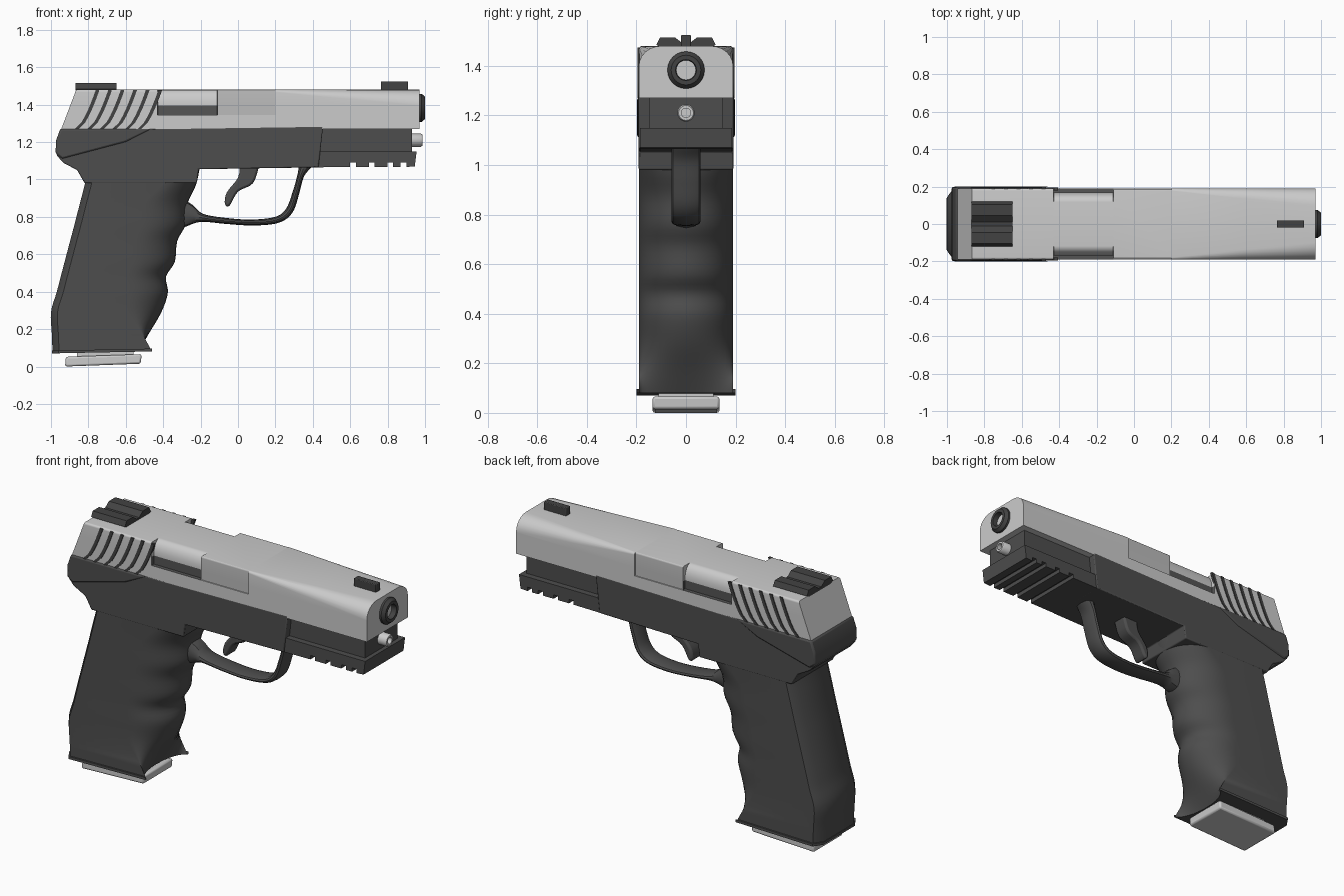
import bpy, bmesh, math

cube = bpy.data.objects.get("Cube")
if cube:
    bpy.data.objects.remove(cube, do_unlink=True)

parts = []


def material(name, grey):
    m = bpy.data.materials.new(name)
    m.use_nodes = True
    colour = (grey, grey, grey, 1)
    m.diffuse_color = colour
    m.node_tree.nodes["Principled BSDF"].inputs["Base Color"].default_value = colour
    return m


STEEL = material("brushed steel", 0.60)
BLOCK = material("chamber grey", 0.50)
POLYMER = material("dark polymer", 0.075)
BLACK = material("blackened steel", 0.055)
PORT = material("port shadow", 0.09)


def make(name, verts, faces, mat, bevel=0, segments=2):
    mesh = bpy.data.meshes.new(name)
    mesh.from_pydata(verts, [], faces)
    bm = bmesh.new()
    bm.from_mesh(mesh)
    bmesh.ops.remove_doubles(bm, verts=bm.verts, dist=0.0001)
    bmesh.ops.recalc_face_normals(bm, faces=bm.faces)
    bm.to_mesh(mesh)
    bm.free()
    mesh.materials.append(mat)
    ob = bpy.data.objects.new(name, mesh)
    bpy.context.collection.objects.link(ob)
    if bevel:
        mod = ob.modifiers.new("Bevel", "BEVEL")
        mod.width, mod.segments, mod.limit_method = bevel, segments, "ANGLE"
        mod.angle_limit = math.radians(40)
    parts.append(ob)
    return ob


def loft(name, rings, mat, **kw):
    """Skin a list of equal closed rings and cap both ends."""
    n = len(rings[0])
    faces = [(i * n + j, i * n + (j + 1) % n, (i + 1) * n + (j + 1) % n, (i + 1) * n + j)
             for i in range(len(rings) - 1) for j in range(n)]
    last = (len(rings) - 1) * n
    faces += [tuple(range(n)), tuple(range(last, last + n))]
    return make(name, [v for r in rings for v in r], faces, mat, **kw)


def slab(name, outline, y0, y1, mat, **kw):
    """Extrude a side outline (x, z) across the width."""
    return loft(name, [[(x, y, z) for x, z in outline] for y in (y0, y1)], mat, **kw)


def box(name, x0, x1, half, z0, z1, mat, **kw):
    return slab(name, [(x0, z0), (x1, z0), (x1, z1), (x0, z1)], -half, half, mat, **kw)


def turned(name, z, profile, mat, sides=24):
    """Revolve (x, radius) points around a lengthwise axis."""
    ring = [2 * math.pi * k / sides for k in range(sides)]
    return loft(name, [[(x, r * math.cos(a), z + r * math.sin(a)) for a in ring]
                       for x, r in profile], mat)


def smooth_path(pts, steps=6):
    """Catmull-Rom curve through tuples of any size."""
    p = [pts[0]] + pts + [pts[-1]]
    out = []
    for a, b, c, d in zip(p, p[1:], p[2:], p[3:]):
        for k in range(steps):
            t = k / steps
            out.append(tuple(0.5 * (2 * q + (r - o) * t + (2 * o - 5 * q + 4 * r - s) * t * t
                                    + (3 * q - o - 3 * r + s) * t ** 3)
                             for o, q, r, s in zip(a, b, c, d)))
    return out + [pts[-1]]


# Slide: lofted front to back, with side ports and a rounded nose
BOTTOM, TOP, LEDGE = 1.27, 1.48, 1.345


def slide_ring(x, w, ry, rz, lean=0):
    half = [(0.19, BOTTOM), (0.19, LEDGE), (w, LEDGE), (w, 1.395)]
    for k in range(7):
        a = math.pi / 2 * k / 6
        half.append((w - ry * (1 - math.cos(a)), TOP - rz * (1 - math.sin(a))))
    both = half + [(-y, z) for y, z in reversed(half)]
    return [(x + lean * (z - BOTTOM) / (TOP - BOTTOM), y, z) for y, z in both]


plain, port, chamber = (0.19, 0.012, 0.012), (0.168, 0.05, 0.08), (0.184, 0.008, 0.008)
slide = loft("slide", [slide_ring(-0.945, *plain, lean=0.08), slide_ring(-0.43, *plain),
                       slide_ring(-0.429, *port), slide_ring(-0.111, *port),
                       slide_ring(-0.11, *chamber), slide_ring(0.2, *chamber),
                       slide_ring(0.201, *plain), slide_ring(0.6, 0.19, 0.055, 0.05),
                       slide_ring(0.97, 0.19, 0.09, 0.08)], STEEL)
slide.data.materials.append(BLOCK)
slide.data.materials.append(PORT)
for f in slide.data.polygons:
    c = f.center
    if LEDGE - 0.001 <= c.z < 1.396 and -0.43 < c.x < -0.11:
        f.material_index = 2
    elif abs(f.normal.y) > 0.5 and c.z > LEDGE and -0.11 < c.x < 0.2:
        f.material_index = 1

# Curved grip serrations on both sides of the slide
for i in range(6):
    left = []
    for k in range(7):
        t = k / 6
        left.append((-0.872 + 0.067 * i + 0.11 * t ** 0.65, BOTTOM + 0.205 * t))
    outline = left + [(x + 0.02, z) for x, z in reversed(left)]
    for side in (-1, 1):
        slab("slide_serration", outline, side * 0.18, side * 0.195, BLACK)

# Sights
sight = [(-0.12, 1.485), (-0.105, 1.515), (-0.045, 1.515), (-0.012, 1.49),
         (0.012, 1.49), (0.045, 1.515), (0.105, 1.515), (0.12, 1.485), (0.1, 1.475), (-0.1, 1.475)]
loft("rear_sight", [[(x, y, z) for y, z in sight] for x in (-0.87, -0.65)], BLACK)
box("front_sight", 0.765, 0.91, 0.02, 1.46, 1.525, BLACK, bevel=0.004)

# Barrel muzzle and recoil guide rod
turned("barrel_muzzle", 1.383, [(0.9, 0.075), (0.982, 0.075), (1.0, 0.06), (1.0, 0.042),
                               (0.95, 0.038)], BLACK)
turned("guide_rod", 1.21, [(0.85, 0.035), (0.978, 0.035), (0.986, 0.03), (0.986, 0.019),
                           (0.96, 0.019)], STEEL)

# Frame body above the grip, with the rounded tang at the back
slab("frame_body", [(-0.94, 1.265), (-0.965, 1.21), (-0.97, 1.13), (-0.935, 1.09), (-0.86, 1.05),
                    (-0.82, 0.98), (-0.22, 0.98), (-0.21, 1.055), (0.43, 1.065), (0.455, 1.285)],
     -0.191, 0.191, POLYMER, bevel=0.006)
slab("frame_rear_rim", [(-0.95, 1.272), (-0.972, 1.21), (-0.976, 1.14), (-0.94, 1.11),
                        (-0.6, 1.2), (-0.46, 1.272)], -0.198, 0.198, POLYMER, bevel=0.01)

# Dust cover and accessory rail with cross slots
box("dust_cover", 0.42, 0.93, 0.15, 1.12, 1.285, POLYMER)
rail = [(0.42, 1.15), (0.42, 1.065)]
for x in (0.6, 0.7, 0.8, 0.87):
    rail += [(x, 1.067), (x, 1.09), (x + 0.03, 1.09), (x + 0.03, 1.067)]
rail += [(0.945, 1.07), (0.955, 1.15)]
slab("accessory_rail", rail, -0.185, 0.185, POLYMER)

# Grip: stacked sections (height, back, front, corner depth, scoop)
levels = smooth_path([
    (0.08, -0.992, -0.44, 0.02, 0.09), (0.17, -0.995, -0.43, 0.08, 0.05),
    (0.29, -1.0, -0.41, 0.18, 0.0), (0.395, -0.97, -0.375, 0.21, 0.0),
    (0.48, -0.948, -0.385, 0.21, 0.0), (0.56, -0.927, -0.338, 0.23, 0.0),
    (0.67, -0.898, -0.325, 0.23, 0.0), (0.76, -0.874, -0.28, 0.24, 0.0),
    (0.87, -0.846, -0.27, 0.23, 0.0), (0.97, -0.82, -0.225, 0.18, 0.0),
    (1.06, -0.80, -0.205, 0.1, 0.0)], 4)


def grip_ring(z, back, front, depth, scoop):
    ring = [(back, -0.14, z), (back + 0.035, -0.19, z)]
    for k in range(17):
        a = math.pi * (k / 16 - 0.5)
        c = math.cos(a)
        ring.append((front - depth * (1 - c) - scoop * c, 0.19 * math.sin(a), z))
    return ring + [(back + 0.035, 0.19, z), (back, 0.14, z)]


loft("grip", [grip_ring(*v) for v in levels], POLYMER)
lip = grip_ring(0.07, -0.995, -0.44, 0.02, 0.09)
loft("grip_lip", [[(x, y * 1.05, z + dz + 0.02 * (x + 1)) for x, y, z in lip]
                  for dz in (0, 0.015)], POLYMER)

# Magazine and its base plate
box("magazine", -0.86, -0.56, 0.11, 0.04, 0.12, STEEL)
slab("magazine_base", [(-0.925, 0.0), (-0.52, 0.015), (-0.515, 0.066), (-0.92, 0.052)],
     -0.135, 0.135, STEEL, bevel=0.01)

# Trigger guard: a rounded strap swept along a path (x, z, thickness)
guard = smooth_path([(-0.33, 0.82, 0.09), (-0.26, 0.81, 0.06), (-0.19, 0.795, 0.022),
                     (-0.06, 0.778, 0.016), (0.08, 0.77, 0.016), (0.21, 0.785, 0.018),
                     (0.275, 0.835, 0.02), (0.31, 0.93, 0.018), (0.335, 1.02, 0.018),
                     (0.36, 1.08, 0.035)])
rings = []
for i, (x, z, th) in enumerate(guard):
    a, b = guard[max(i - 1, 0)], guard[min(i + 1, len(guard) - 1)]
    d = math.hypot(b[0] - a[0], b[1] - a[1])
    nx, nz = -(b[1] - a[1]) / d, (b[0] - a[0]) / d
    ring = []
    for k in range(12):
        ang = 2 * math.pi * k / 12
        s, c = math.sin(ang), math.cos(ang)
        y = math.copysign(abs(c) ** 0.6, c) * 0.058
        ring.append((x + nx * th * s, y, z + nz * th * s))
    rings.append(ring)
loft("trigger_guard", rings, POLYMER)

# Trigger
trigger = smooth_path([(0.01, 1.08), (0.0, 1.01), (-0.06, 0.93), (-0.07, 0.87), (-0.045, 0.86),
                       (0.0, 0.935), (0.08, 0.98), (0.115, 1.08)], 4)
slab("trigger", trigger, -0.045, 0.045, POLYMER, bevel=0.012)

# Soft shading with crisp edges
bpy.ops.object.select_all(action="DESELECT")
for ob in parts:
    ob.select_set(True)
bpy.context.view_layer.objects.active = parts[0]
bpy.ops.object.shade_smooth_by_angle(angle=math.radians(35))
